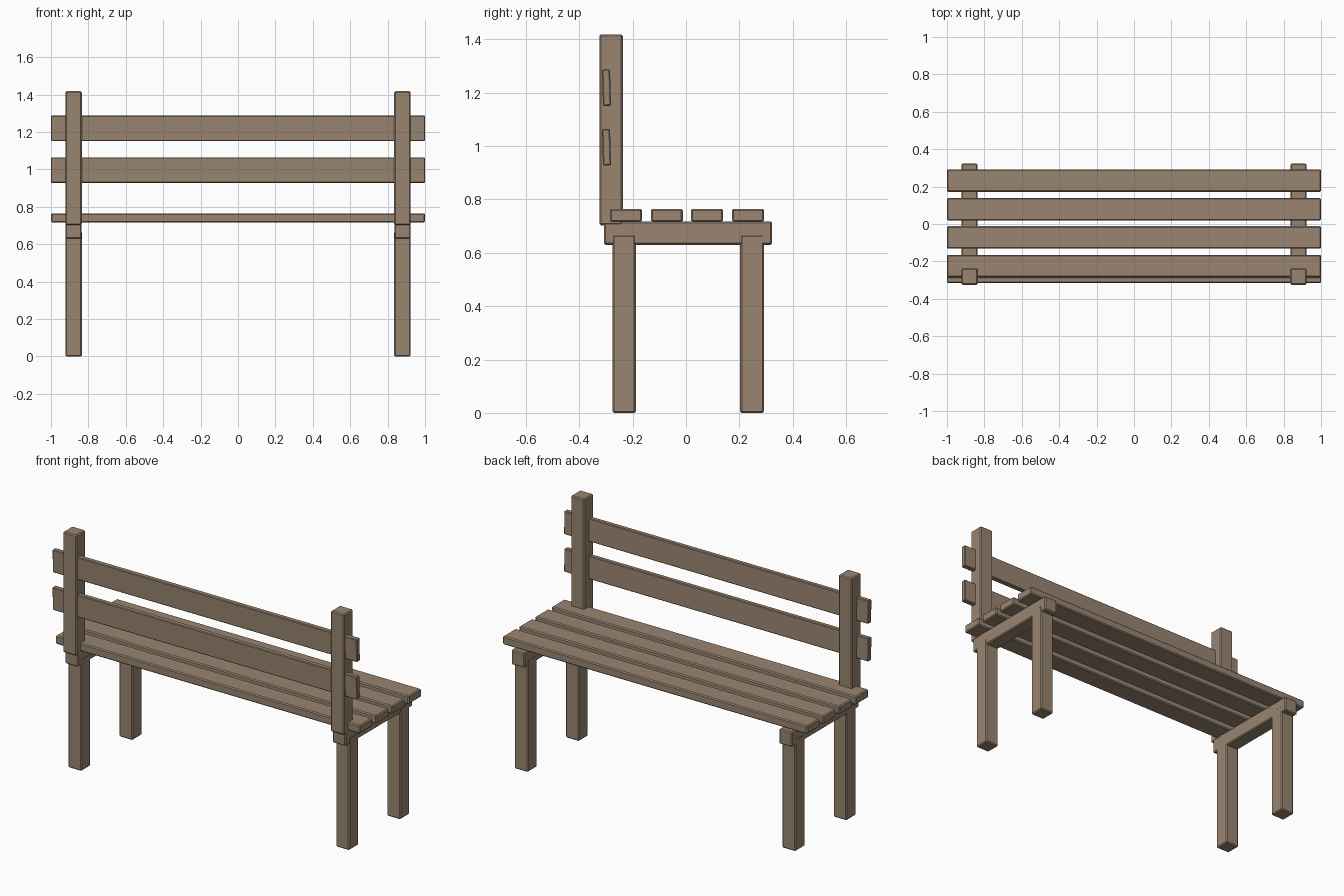
import bpy
import math

if "Cube" in bpy.data.objects:
    bpy.data.objects.remove(bpy.data.objects["Cube"])

wood = bpy.data.materials.new("weathered wood")
wood.diffuse_color = (0.32, 0.235, 0.165, 1)
wood.use_nodes = True
wood.node_tree.nodes["Principled BSDF"].inputs["Base Color"].default_value = wood.diffuse_color


def beam(name, x, y, z, tilt=0.0, bevel=0.006):
    """Square-cut timber spanning the given (min, max) ranges."""
    spans = (x, y, z)
    bpy.ops.mesh.primitive_cube_add(size=1, location=[(a + b) / 2 for a, b in spans])
    ob = bpy.context.object
    ob.name = name
    ob.scale = [b - a for a, b in spans]
    bpy.ops.object.transform_apply(location=False, rotation=False, scale=True)
    ob.rotation_euler.x = tilt
    ob.data.materials.append(wood)
    mod = ob.modifiers.new("worn edges", 'BEVEL')
    mod.width = bevel
    mod.segments = 1
    return ob


# End frames: legs, cross rail and backrest post on each side
for side, x in (("left", (-0.923, -0.835)), ("right", (0.835, 0.923))):
    beam(f"{side}_back_leg", x, (-0.276, -0.188), (0.0, 0.668))
    beam(f"{side}_front_leg", x, (0.203, 0.292), (0.0, 0.668))
    # The rail is a hair narrower so its sides do not coincide with the legs
    beam(f"{side}_seat_rail", (x[0] + 0.001, x[1] - 0.001), (-0.308, 0.323), (0.63, 0.718))
    beam(f"{side}_back_post", x, (-0.325, -0.237), (0.703, 1.418))

# Seat slats
for i, y in enumerate((-0.285, -0.132, 0.019, 0.172)):
    beam(f"seat_slat_{i + 1}", (-1, 1), (y, y + 0.12), (0.716, 0.765))

# Backrest slats, leaning very slightly
for i, z in enumerate((0.928, 1.151)):
    beam(f"back_slat_{i + 1}", (-1, 1), (-0.313, -0.283), (z, z + 0.136),
         tilt=math.radians(1.5), bevel=0.004)
